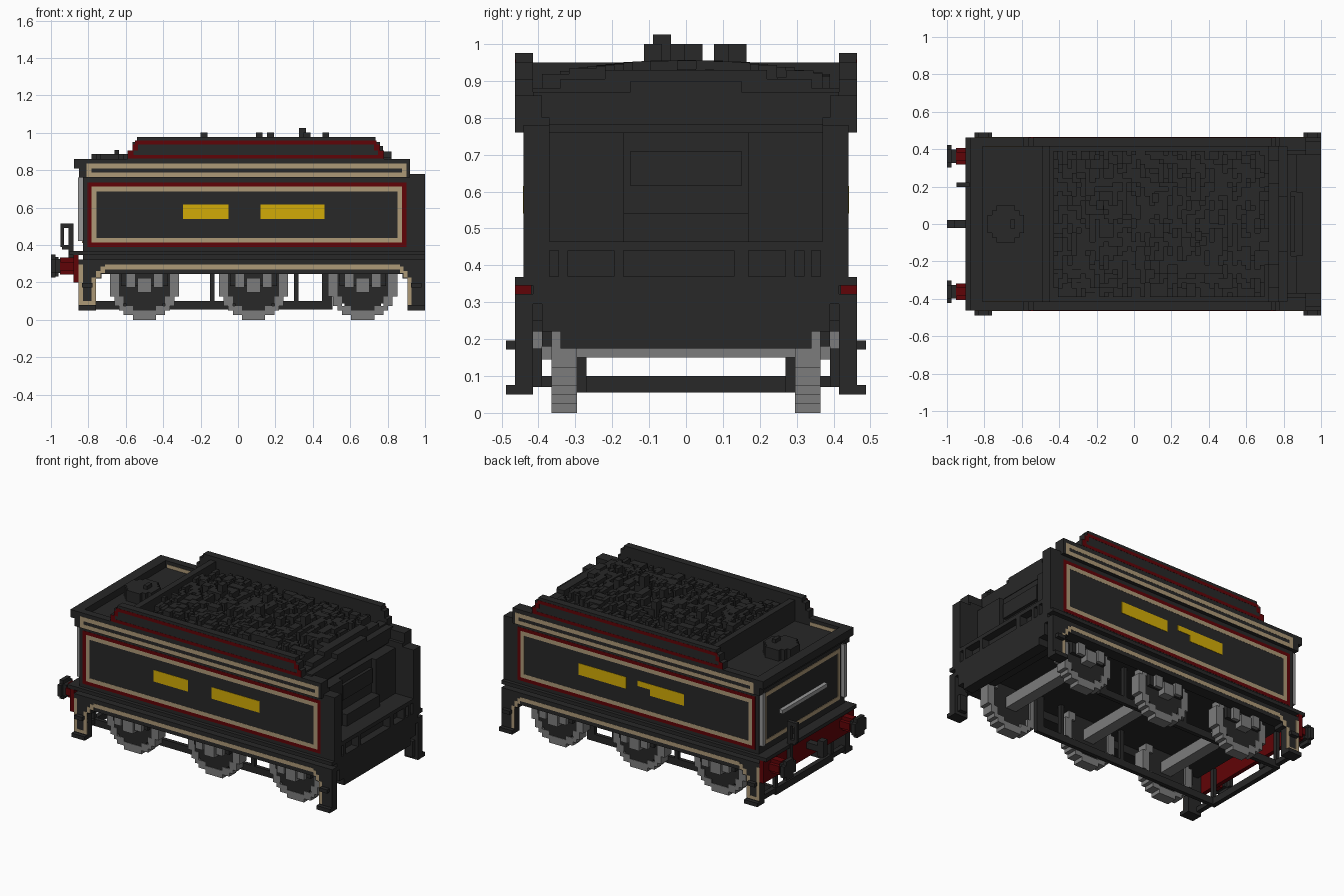
import bpy, bmesh, math, random

cube = bpy.data.objects.get("Cube")
if cube:
    bpy.data.objects.remove(cube, do_unlink=True)


def material(name, rgb):
    m = bpy.data.materials.new(name)
    m.use_nodes = True
    m.diffuse_color = (*rgb, 1)
    m.node_tree.nodes["Principled BSDF"].inputs["Base Color"].default_value = (*rgb, 1)
    return m


BLACK = material("soft black", (0.021, 0.021, 0.021))
RED = material("dark red", (0.118, 0.001, 0.002))
BEIGE = material("beige lining", (0.42, 0.32, 0.185))
GOLD = material("gold", (0.65, 0.41, 0.002))
STEEL = material("steel grey", (0.20, 0.20, 0.20))
RAIL = material("light grey", (0.31, 0.31, 0.31))
V = 0.0245  # block size


def part(name, mat, boxes, mirror=False):
    """One object from boxes (x0, x1, y0, y1, z0, z1), optionally mirrored in y."""
    bm = bmesh.new()
    if mirror:
        boxes = boxes + [(a, b, -d, -c, e, f) for a, b, c, d, e, f in boxes]
    for x0, x1, y0, y1, z0, z1 in boxes:
        vs = bmesh.ops.create_cube(bm, size=1)["verts"]
        for v in vs:
            v.co.x = x1 if v.co.x > 0 else x0
            v.co.y = y1 if v.co.y > 0 else y0
            v.co.z = z1 if v.co.z > 0 else z0
    me = bpy.data.meshes.new(name)
    bm.to_mesh(me)
    bm.free()
    me.materials.append(mat)
    ob = bpy.data.objects.new(name, me)
    bpy.context.collection.objects.link(ob)
    return ob


def frame(a0, a1, z0, z1, t):
    """Four strips (a0, a1, z0, z1) around a rectangle."""
    return [(a0, a1, z0, z0 + t), (a0, a1, z1 - t, z1),
            (a0, a0 + t, z0 + t, z1 - t), (a1 - t, a1, z0 + t, z1 - t)]


def on_side(strips, y):
    """Almost flush plates on a side face at y."""
    return [(a, b, y - 0.002, y + 0.001, c, d) for a, b, c, d in strips]


def disc_runs(r_in, r_out, n):
    """Blocky disc or ring as horizontal runs (a0, a1, b0, b1) around 0."""
    s, runs = 2 * r_out / n, []
    for j in range(n):
        b, start = -r_out + (j + 0.5) * s, None
        for i in range(n + 1):
            a = -r_out + (i + 0.5) * s
            d = math.hypot(a, b)
            inside = i < n and r_in < d <= r_out + s * 0.1
            if inside and start is None:
                start = a - s / 2
            if not inside and start is not None:
                runs.append((start, a - s / 2, b - s / 2, b + s / 2))
                start = None
    return runs


# Tank body, flared top and sunken rear deck
part("tank_body", BLACK, [(-0.83, 0.80, -0.44, 0.44, 0.345, 0.815)])
part("tank_flare", BLACK, [(-0.85, 0.92, 0.415, 0.463, 0.76, 0.86),
                           (0.80, 0.92, 0.39, 0.44, 0.72, 0.86)], True)
part("rear_flare", BLACK, [(-0.85, -0.81, -0.463, 0.463, 0.78, 0.86),
                           (-0.878, -0.83, -0.463, 0.463, 0.81, 0.86)])
part("deck_beige_lining", BEIGE, [(-0.80, -0.60, 0.413, 0.416, 0.815, 0.838)], True)
part("cab_side_wall", BLACK, [(0.80, 0.92, 0.37, 0.44, 0.36, 0.80),
                              (0.92, 1.0, 0.37, 0.44, 0.36, 0.78)], True)

# Side lining and gold plates
part("side_red_lining", RED, on_side(frame(-0.805, 0.90, 0.39, 0.735, 0.022), 0.44), True)
part("side_beige_lining", BEIGE, on_side(frame(-0.783, 0.878, 0.412, 0.713, 0.026), 0.44), True)
part("flare_beige_lining", BEIGE, on_side(frame(-0.81, 0.902, 0.762, 0.835, 0.026), 0.463), True)
GOLD_LONG = (0.12, 0.463, 0.54, 0.615)
part("right_gold_plates", GOLD, on_side([(-0.295, -0.05, 0.54, 0.615), GOLD_LONG], -0.44)
     + [(a, b, -0.442, -0.438, 0.54, 0.615) for a, b in ((-0.295, -0.05), (0.12, 0.463))])
part("left_gold_plates", GOLD, on_side([GOLD_LONG, (-0.295, -0.05, 0.54, 0.615),
                                        (-0.05, 0.04, 0.58, 0.615)], 0.441))

# Coal rails with red lining
part("coal_rail", BLACK, [(-0.59, 0.78, 0.415, 0.463, 0.84, 0.905),
                          (-0.565, 0.76, 0.415, 0.463, 0.905, 0.95),
                          (-0.54, 0.735, 0.415, 0.463, 0.95, 0.976)], True)
part("coal_rail_red_lining", RED,
     on_side([(-0.588, 0.778, 0.862, 0.882), (-0.55, 0.74, 0.937, 0.958),
              (-0.588, -0.558, 0.882, 0.905), (-0.565, -0.535, 0.905, 0.937),
              (0.748, 0.778, 0.882, 0.905), (0.728, 0.76, 0.905, 0.937)], 0.463), True)
part("coal_bulkheads", BLACK, [(-0.49, -0.45, -0.415, 0.415, 0.80, 0.95),
                               (0.72, 0.775, -0.415, 0.415, 0.80, 0.88),
                               (0.72, 0.775, -0.34, 0.34, 0.88, 0.905),
                               (0.72, 0.775, -0.22, 0.22, 0.905, 0.93),
                               (0.775, 0.82, -0.15, 0.15, 0.80, 0.90),
                               (0.775, 0.82, -0.415, 0.415, 0.78, 0.87)])

# Coal heap of random blocks on a floor
random.seed(4)
lumps = [(-0.45, 0.72, -0.415, 0.415, 0.80, 0.862)]
for i in range(46):
    j = 0
    while j < 32:
        n = random.choice((1, 2, 2, 3))
        y0, y1 = -0.39 + j * V, min(-0.39 + (j + n) * V, 0.39)
        dome = 0.045 * (1 - (abs(y0 + y1) / 0.78) ** 2)
        x0 = -0.43 + i * V
        lumps.append((x0, x0 + V * random.choice((1, 1, 2)), y0, y1, 0.85,
                      0.862 + dome + random.choice((0, 0, 1, 2, 2)) * V))
        j += n
for x, y, z in ((-0.175, 0.1, 1.0), (0.12, 0.14, 1.0), (0.18, -0.02, 1.0),
                (0.35, -0.065, 1.025), (0.475, 0.02, 1.0), (0.375, -0.09, 1.0)):
    lumps.append((x - V, x + V / 2, y - V, y + V, 0.86, z))
part("coal", BLACK, lumps)

# Water filler on the rear deck
part("water_filler", BLACK, [(-0.685 + a, -0.685 + b, c, d, 0.80, 0.885)
                             for a, b, c, d in disc_runs(-1, 0.098, 8)]
     + [(-0.66, -0.635, -0.025, 0.025, 0.88, 0.908)])

# Cab end: floor, openings, door and lockers
part("cab_floor", BLACK, [(0.80, 1.0, -0.42, 0.42, 0.44, 0.465),
                          (0.80, 0.95, -0.42, 0.42, 0.25, 0.45)])
part("cab_skirt", BLACK, [(0.93, 1.0, -0.34, 0.34, 0.175, 0.23),
                          (0.93, 1.0, -0.39, 0.39, 0.22, 0.37),
                          (0.93, 1.0, -0.415, 0.415, 0.295, 0.37)])
part("skirt_pillars", BLACK, [(0.94, 1.0, a, b, 0.36, 0.45) for a, b in
                              ((-0.44, -0.37), (-0.345, -0.32), (-0.195, -0.17),
                               (0.13, 0.17), (0.27, 0.295), (0.32, 0.34), (0.365, 0.44))])
part("coal_door", BLACK, [(0.79, 0.84, -0.17, 0.17, 0.46, 0.76),
                          (0.83, 0.90, -0.17, 0.17, 0.46, 0.54),
                          (0.83, 0.86, -0.15, 0.15, 0.615, 0.71)])
part("cab_lockers", BLACK, [(0.79, 0.87, 0.17, 0.37, 0.46, 0.76)], True)

# Footplate, valance and its beige edge
part("footplate", BLACK, [(-0.90, 1.0, -0.463, 0.463, 0.345, 0.368),
                          (-0.83, 0.95, -0.415, 0.415, 0.295, 0.35)])
part("valance", BLACK, [(-0.74, 0.89, 0.39, 0.463, 0.245, 0.322),
                        (-0.77, -0.73, 0.39, 0.463, 0.22, 0.322),
                        (0.88, 0.92, 0.39, 0.463, 0.22, 0.322)], True)
part("valance_beige_edge", BEIGE,
     on_side([(-0.71, 0.865, 0.27, 0.295), (-0.735, -0.71, 0.25, 0.285),
              (-0.758, -0.735, 0.225, 0.262), (0.865, 0.885, 0.25, 0.285),
              (0.885, 0.905, 0.225, 0.262)], 0.463), True)

# Step legs at the four corners
part("step_legs", BLACK,
     [b for x0, x1 in ((-0.853, -0.758), (0.905, 1.0)) for b in
      ((x0, x1, 0.415, 0.463, 0.05, 0.322), (x0, x1, 0.415, 0.488, 0.05, 0.075),
       (x0 + 0.02, x1 - 0.02, 0.415, 0.488, 0.172, 0.196))], True)
part("leg_brackets", BLACK, [(0.93, 0.98, 0.39, 0.415, 0.07, 0.175)], True)
part("leg_beige_lining", BEIGE,
     on_side([(-0.853, -0.83, 0.08, 0.295), (-0.783, -0.758, 0.08, 0.225),
              (-0.83, -0.783, 0.08, 0.10), (0.905, 0.927, 0.08, 0.225)], 0.463), True)

# Underframe, open at the cab end
part("lower_frame", BLACK,
     [(-0.853, 0.505, 0.27, 0.295, 0.055, 0.10), (0.45, 0.505, 0.27, 0.295, 0.08, 0.30),
      (-0.85, -0.82, 0.27, 0.42, 0.07, 0.10)]
     + [(x, x + V, 0.27, 0.295, 0.08, 0.30) for x in (-0.85, -0.15, 0.30)], True)
part("frame_crossbar", BLACK, [(-0.853, -0.823, -0.28, 0.28, 0.055, 0.10)])

# Wheels, axles, axle boxes, horn plates and springs
for name, cx in (("rear", -0.50), ("middle", 0.083), ("front", 0.667)):
    part(name + "_wheel_tyres", STEEL, [(cx + a, cx + b, 0.295, 0.365, 0.185 + c, 0.185 + d)
                                        for a, b, c, d in disc_runs(0.142, 0.185, 15)], True)
    part(name + "_wheel_discs", BLACK, [(cx + a, cx + b, 0.31, 0.362, 0.185 + c, 0.185 + d)
                                        for a, b, c, d in disc_runs(-1, 0.148, 12)], True)
    part(name + "_axle", STEEL, [(cx - 0.037, cx + 0.037, -0.31, 0.31, 0.15, 0.222)])
    part(name + "_horn_plates", BLACK, [(cx - 0.125, cx + 0.125, 0.365, 0.39, 0.18, 0.30)], True)
    part(name + "_axle_boxes", STEEL, [(cx - 0.037, cx + 0.037, 0.36, 0.415, 0.145, 0.222)], True)
    part(name + "_springs", STEEL, [(cx + s * 0.073 - 0.025, cx + s * 0.073 + 0.025,
                                     0.39, 0.415, 0.172, 0.245) for s in (-1, 1)], True)

# Rear end: lining, handrails, buffer beam
part("rear_beige_lining", BEIGE, [(-0.833, -0.828, a, b, c, d)
                                  for a, b, c, d in frame(-0.39, 0.39, 0.41, 0.74, 0.025)])
part("rear_handrails", RAIL, [(-0.855, -0.83, 0.405, 0.43, 0.42, 0.76)], True)
part("rear_cross_rail", RAIL, [(-0.855, -0.83, -0.23, 0.23, 0.555, 0.58)])
part("buffer_beam", RED, [(-0.88, -0.853, -0.463, 0.463, 0.20, 0.345)])

# Buffers, coupling hook and brake pipe
for name, mat, x0, x1, r, n in (("buffer_heads", BLACK, -1.0, -0.975, 0.061, 5),
                                ("buffer_rods", BLACK, -0.98, -0.95, 0.037, 3),
                                ("buffer_shanks", RED, -0.952, -0.87, 0.045, 4)):
    part(name, mat, [(x0, x1, 0.362 + a, 0.362 + b, 0.287 + c, 0.287 + d)
                     for a, b, c, d in disc_runs(-1, r, n)], True)
part("coupling_hook", BLACK, [(-1.0, -0.87, -0.022, 0.022, 0.26, 0.30),
                              (-1.0, -0.96, -0.022, 0.022, 0.23, 0.335)])
part("brake_pipe", BLACK, [(-0.905, -0.88, 0.197, 0.222, 0.25, 0.515),
                           (-0.95, -0.88, 0.197, 0.222, 0.49, 0.515),
                           (-0.95, -0.93, 0.197, 0.222, 0.39, 0.49),
                           (-0.94, -0.89, 0.197, 0.222, 0.375, 0.40)])
